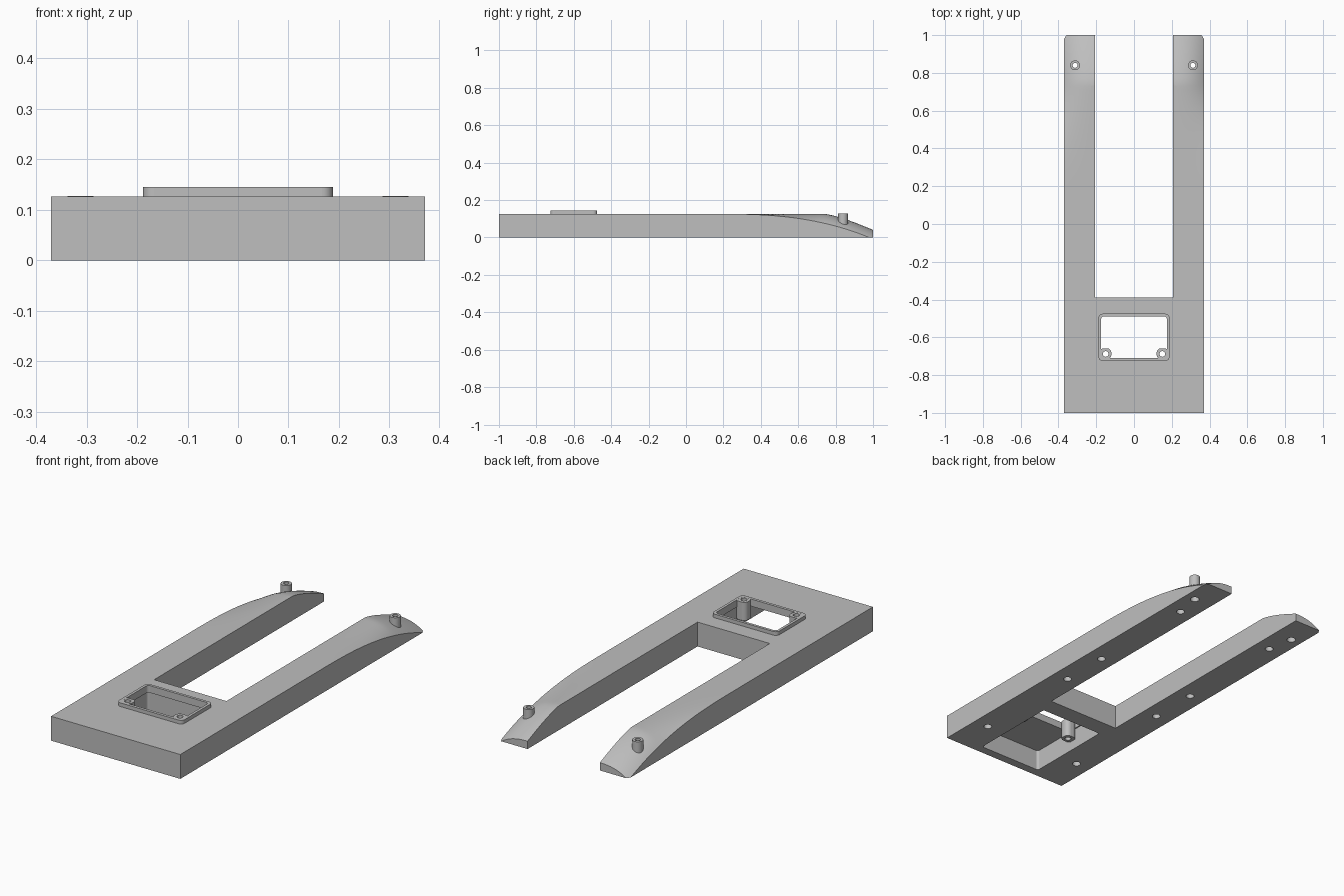
import bpy, bmesh, math

cube = bpy.data.objects.get("Cube")
if cube:
    bpy.data.objects.remove(cube, do_unlink=True)

TOP = 0.126      # deck height
SLOT = 0.207     # half width of the gap between the arms
HALF = 0.37      # half width of the body

grey = bpy.data.materials.new("plain_grey")
grey.use_nodes = True
grey.diffuse_color = (0.52, 0.52, 0.52, 1)
grey.node_tree.nodes["Principled BSDF"].inputs["Base Color"].default_value = (0.52, 0.52, 0.52, 1)


def finish(bm, name):
    bmesh.ops.recalc_face_normals(bm, faces=bm.faces)
    mesh = bpy.data.meshes.new(name)
    bm.to_mesh(mesh)
    bm.free()
    mesh.materials.append(grey)
    obj = bpy.data.objects.new(name, mesh)
    bpy.context.collection.objects.link(obj)
    return obj


def prism(name, outline, z0, z1):
    bm = bmesh.new()
    face = bm.faces.new([bm.verts.new((x, y, z0)) for x, y in outline])
    side = bmesh.ops.extrude_face_region(bm, geom=[face])["geom"]
    verts = [g for g in side if isinstance(g, bmesh.types.BMVert)]
    bmesh.ops.translate(bm, verts=verts, vec=(0, 0, z1 - z0))
    return finish(bm, name)


def circle(cx, cy, r, n=32):
    return [(cx + r * math.cos(math.tau * i / n), cy + r * math.sin(math.tau * i / n))
            for i in range(n)]


def rounded(x0, x1, y0, y1, r, n=8):
    centres = [(x1 - r, y1 - r), (x0 + r, y1 - r), (x0 + r, y0 + r), (x1 - r, y0 + r)]
    return [(cx + r * math.cos((q + i / n) * math.pi / 2),
             cy + r * math.sin((q + i / n) * math.pi / 2))
            for q, (cx, cy) in enumerate(centres) for i in range(n + 1)]


def combine(target, other, operation):
    other.hide_render = True
    mod = target.modifiers.new("combine", 'BOOLEAN')
    mod.operation, mod.solver, mod.object = operation, 'EXACT', other
    bpy.context.view_layer.objects.active = target
    bpy.ops.object.modifier_apply(modifier=mod.name)
    bpy.data.objects.remove(other, do_unlink=True)


def arm_height(y, t):
    """Height of the arm's top; t runs from the inner (0) to the outer (1) edge."""
    s = max(0, (y - 0.74) / 0.26)
    crest = TOP + 0.0003 - 0.086 * s ** 1.3
    outer = TOP * (1 - max(0, (y - 0.15) / 0.83) ** 2.7)
    return crest - (crest - outer) * max(0, t) ** 2.5


def tip_cutter(side):
    # Solid above the curved top of one arm
    bm = bmesh.new()
    rows = []
    for i in range(45):
        y = 0.15 + 0.88 * i / 44
        ts = [-0.08 + 1.16 * j / 18 for j in range(19)]
        xs = [side * (SLOT + t * (HALF - SLOT)) for t in ts]
        ring = [bm.verts.new((x, y, arm_height(y, t))) for x, t in zip(xs, ts)]
        ring += [bm.verts.new((xs[-1], y, 0.3)), bm.verts.new((xs[0], y, 0.3))]
        rows.append(ring)
    for a, b in zip(rows, rows[1:]):
        for j in range(len(a)):
            k = (j + 1) % len(a)
            bm.faces.new((a[j], a[k], b[k], b[j]))
    bm.faces.new(rows[0])
    bm.faces.new(rows[-1])
    return finish(bm, "tip_cutter")


# Forked body with two arms
body = prism("forked_body", [(-HALF, -1), (HALF, -1), (HALF, 1), (SLOT, 1), (SLOT, -0.39),
                             (-SLOT, -0.39), (-SLOT, 1), (-HALF, 1)], 0, TOP)
for side in (-1, 1):
    combine(body, tip_cutter(side), 'DIFFERENCE')

# Raised window rim, underside cavity and window opening
combine(body, prism("rim", rounded(-0.188, 0.188, -0.725, -0.475, 0.022), 0.1, 0.145), 'UNION')
combine(body, prism("cavity", rounded(-0.18, 0.18, -0.955, -0.482, 0.012), -0.1, 0.108), 'DIFFERENCE')
combine(body, prism("window", rounded(-0.174, 0.174, -0.71, -0.489, 0.015), 0.05, 0.2), 'DIFFERENCE')

for side in (-1, 1):
    # Screw pads in the front corners of the window
    x0, x1 = sorted((side * 0.12, side * 0.183))
    combine(body, prism("screw_pad", rounded(x0, x1, -0.716, -0.658, 0.024), 0.05, 0.1445), 'UNION')
    combine(body, prism("screw_hole", circle(side * 0.15, -0.688, 0.015), 0, 0.2), 'DIFFERENCE')
    # Hollow pegs near the arm tips
    combine(body, prism("peg", circle(side * 0.312, 0.84, 0.026), 0.045, 0.127), 'UNION')
    combine(body, prism("peg_hole", circle(side * 0.312, 0.84, 0.013), -0.1, 0.2), 'DIFFERENCE')
    combine(body, prism("peg_recess", circle(side * 0.312, 0.84, 0.022), -0.1, 0.035), 'DIFFERENCE')
    # Blind holes in the underside
    for y in (-0.785, -0.17, 0.09, 0.7):
        combine(body, prism("blind_hole", circle(side * 0.287, y, 0.02), -0.1, 0.05), 'DIFFERENCE')

# Smooth the curved surfaces, keep the flat ones flat
bpy.ops.object.select_all(action='DESELECT')
body.select_set(True)
bpy.context.view_layer.objects.active = body
bpy.ops.object.shade_smooth_by_angle(angle=math.radians(30))
for face in body.data.polygons:
    if max(abs(c) for c in face.normal) > 0.99999:
        face.use_smooth = False
